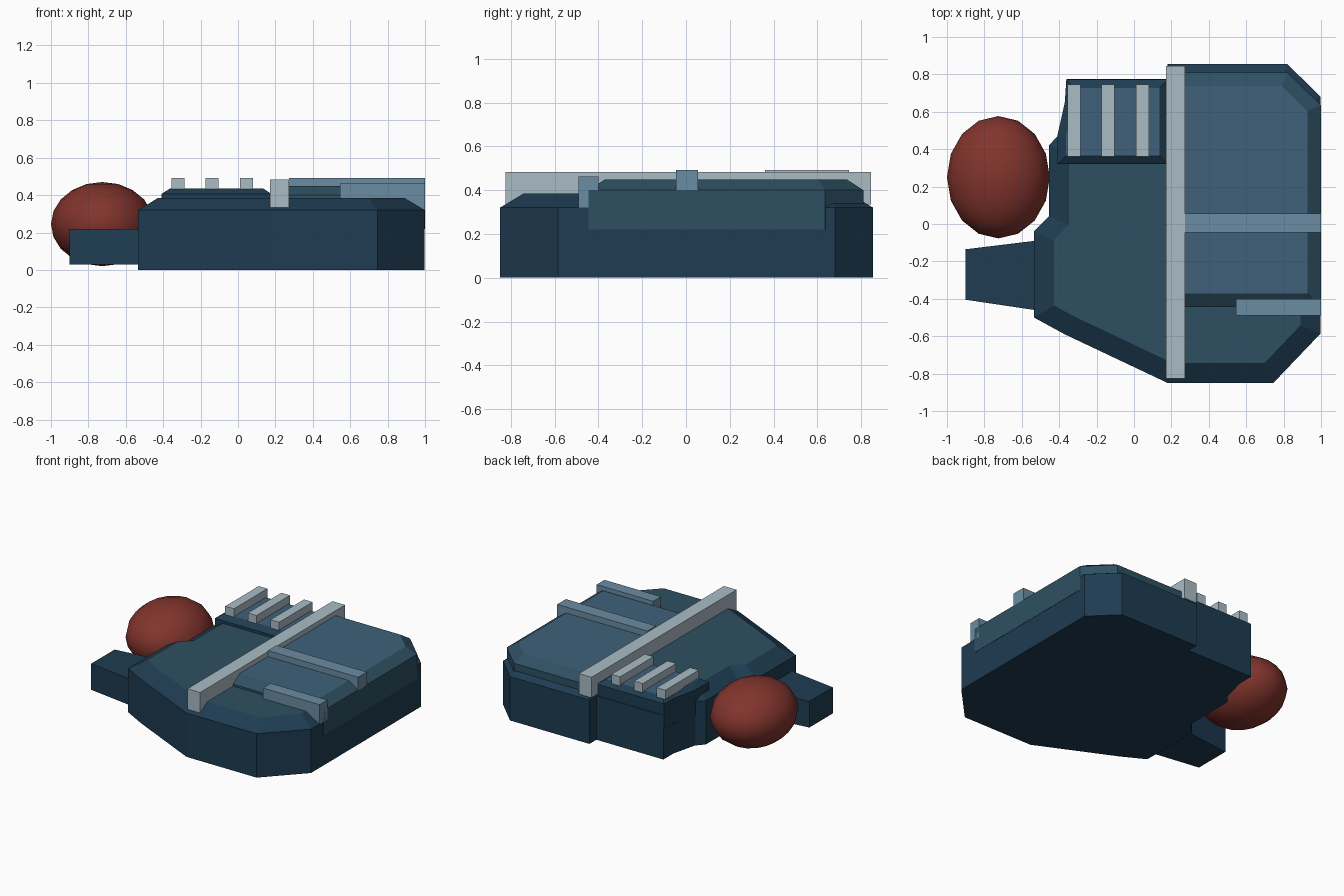
import bpy, bmesh

if "Cube" in bpy.data.objects:
    bpy.data.objects.remove(bpy.data.objects["Cube"])


def material(name, rgb):
    m = bpy.data.materials.new(name)
    m.diffuse_color = (*rgb, 1)
    m.use_nodes = True
    m.node_tree.nodes["Principled BSDF"].inputs["Base Color"].default_value = m.diffuse_color
    return m


NAVY = material("navy", (0.013, 0.045, 0.084))
TEAL = material("teal", (0.027, 0.08, 0.122))
SLATE = material("slate", (0.05, 0.117, 0.195))
STEEL = material("steel", (0.147, 0.262, 0.366))
SILVER = material("silver", (0.40, 0.50, 0.56))
RED = material("red", (0.22, 0.034, 0.026))


def slab(name, outline, z0, z1, side, top=None, inset=0.0, rise=0.0):
    """Extruded counter-clockwise outline with an optional sloped rim around its top."""
    bm = bmesh.new()
    base = bm.faces.new([bm.verts.new((x, y, z0)) for x, y in outline])
    ext = bmesh.ops.extrude_face_region(bm, geom=[base], use_keep_orig=True)["geom"]
    verts = [g for g in ext if isinstance(g, bmesh.types.BMVert)]
    cap = [g for g in ext if isinstance(g, bmesh.types.BMFace)][0]
    bmesh.ops.translate(bm, verts=verts, vec=(0, 0, z1 - z0))
    bmesh.ops.recalc_face_normals(bm, faces=bm.faces[:])
    if inset:
        bmesh.ops.inset_region(bm, faces=[cap], thickness=inset, use_even_offset=True)
        bmesh.ops.translate(bm, verts=list(cap.verts), vec=(0, 0, rise))
    if top:
        cap.material_index = 1
    me = bpy.data.meshes.new(name)
    bm.to_mesh(me)
    bm.free()
    me.materials.append(side)
    if top:
        me.materials.append(top)
    ob = bpy.data.objects.new(name, me)
    bpy.context.collection.objects.link(ob)
    return ob


def box(name, x0, x1, y0, y1, z0, z1, mat):
    return slab(name, [(x0, y0), (x1, y0), (x1, y1), (x0, y1)], z0, z1, mat)


# Main hull with sloped rim
slab("hull", [(-0.535, -0.50), (-0.37, -0.59), (0.18, -0.85), (0.745, -0.85),
              (0.998, -0.585), (0.998, 0.68), (0.82, 0.855), (0.18, 0.855),
              (0.18, 0.775), (-0.36, 0.775), (-0.36, 0.66), (-0.405, 0.475),
              (-0.455, 0.42), (-0.455, 0.04), (-0.535, -0.04)],
     0, 0.32, NAVY, TEAL, 0.108, 0.065)

# Raised deck on the right
slab("side_deck", [(0.18, -0.445), (1.0, -0.445), (1.0, 0.635), (0.82, 0.81), (0.18, 0.81)],
     0.22, 0.40, TEAL, SLATE, 0.073, 0.048)

# Raised vent deck at the back, with its fins
slab("vent_deck", [(-0.41, 0.32), (0.18, 0.32), (0.18, 0.772), (-0.362, 0.772),
                   (-0.37, 0.65), (-0.408, 0.48)],
     0.22, 0.405, NAVY, SLATE, 0.045, 0.03)
for i, x in enumerate((-0.32, -0.138, 0.045)):
    box(f"vent_fin_{i + 1}", x - 0.035, x + 0.035, 0.36, 0.745, 0.425, 0.492, SILVER)

# Surface rails
box("long_rail", 0.17, 0.272, -0.825, 0.845, 0.335, 0.484, SILVER)
box("middle_rail", 0.272, 1.0, -0.045, 0.055, 0.395, 0.492, STEEL)
box("short_rail", 0.545, 1.0, -0.49, -0.40, 0.32, 0.462, STEEL)

# Tapered end block
slab("end_block", [(-0.9, -0.405), (-0.53, -0.46), (-0.53, -0.09), (-0.9, -0.135)],
     0.03, 0.22, NAVY)

# Rounded mound
bpy.ops.mesh.primitive_uv_sphere_add(segments=16, ring_count=10, radius=1,
                                     location=(-0.725, 0.25, 0.245))
mound = bpy.context.object
mound.name = "round_mound"
mound.scale = (0.275, 0.327, 0.225)
mound.data.materials.append(RED)
bpy.ops.object.shade_smooth()
